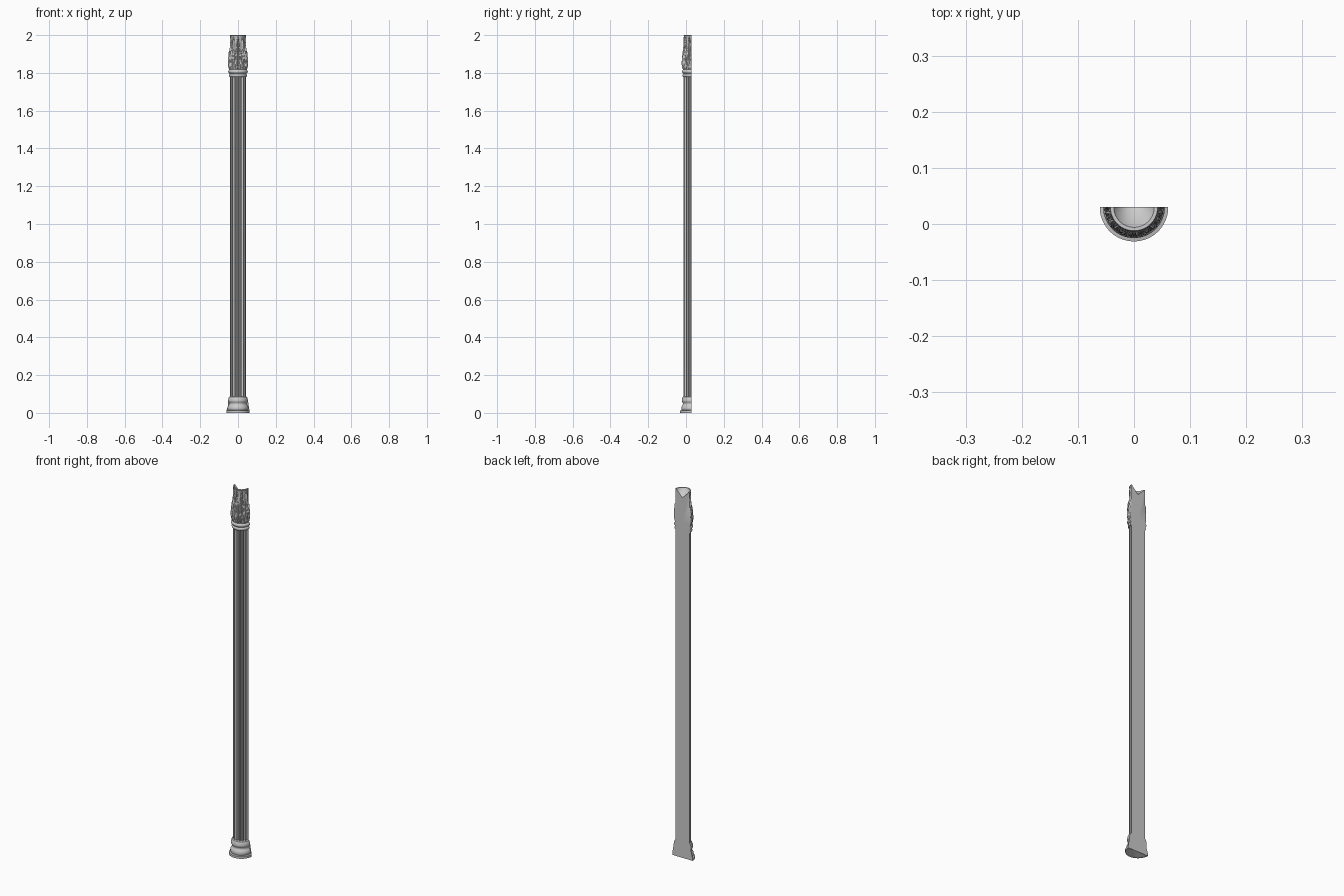
import bpy, bmesh, math

if "Cube" in bpy.data.objects:
    bpy.data.objects.remove(bpy.data.objects["Cube"])

AXIS_Y = 0.03          # the flat back lies on the column axis
PI = math.pi


def half_turn(name, profile, n=64, relief=None, angle=35):
    """Half revolve a closed (r, z) profile round the axis and cap the flat back."""
    bm = bmesh.new()
    rows = []
    for r, z in profile:
        if r == 0:
            v = bm.verts.new((0, AXIS_Y, z))
            rows.append([v] * (n + 1))
            continue
        row = []
        for i in range(n + 1):
            t = i / n
            rr = r + (relief(t, r, z) if relief else 0)
            a = PI + PI * t
            row.append(bm.verts.new((rr * math.cos(a), AXIS_Y + rr * math.sin(a), z)))
        rows.append(row)
    for a, b in zip(rows, rows[1:]):
        for i in range(n):
            vs = list(dict.fromkeys((a[i], a[i + 1], b[i + 1], b[i])))
            if len(vs) > 2:
                bm.faces.new(vs)
    # flat back: up one side of the profile and down the other
    outline = [r[0] for r in rows] + [r[n] for r in reversed(rows)]
    bm.faces.new(list(dict.fromkeys(outline)))
    bmesh.ops.triangulate(bm, faces=[f for f in bm.faces if len(f.verts) > 4])
    bmesh.ops.recalc_face_normals(bm, faces=bm.faces)
    me = bpy.data.meshes.new(name)
    bm.to_mesh(me)
    bm.free()
    ob = bpy.data.objects.new(name, me)
    bpy.context.collection.objects.link(ob)
    bpy.ops.object.select_all(action='DESELECT')
    ob.select_set(True)
    bpy.context.view_layer.objects.active = ob
    bpy.ops.object.shade_smooth_by_angle(angle=math.radians(angle))
    return ob


def smooth_curve(pts, steps):
    """Catmull-Rom curve through profile points."""
    p = [pts[0]] + pts + [pts[-1]]
    out = []
    for k in range(1, len(p) - 2):
        for s in range(steps):
            t = s / steps
            out.append(tuple(0.5 * (2 * b + (c - a) * t + (2 * a - 5 * b + 4 * c - d) * t * t
                             + (3 * b - a - 3 * c + d) * t ** 3)
                             for a, b, c, d in zip(*p[k - 1:k + 3])))
    return out + [pts[-1]]


# base: thin foot plate, lower swell, waist and upper roll, hollowed below
base = smooth_curve([(0.053, 0.014), (0.055, 0.024), (0.053, 0.034), (0.047, 0.044),
                     (0.047, 0.052), (0.052, 0.062), (0.051, 0.074), (0.047, 0.085)], 4)
half_turn("base_moulding", [(0, 0.03), (0.045, 0.0), (0.061, 0.0), (0.061, 0.012)]
          + base + [(0.038, 0.088), (0, 0.088)])


# shaft: rounded flutes separated by narrow fillets
def flutes(t, r, z):
    u = (t * 8) % 1.0
    d = abs(u - 0.5) / 0.36
    return -0.008 * math.sqrt(1 - d * d) if d < 1 else 0


half_turn("fluted_shaft", [(0, 0.08), (0.042, 0.08), (0.042, 1.785), (0, 1.785)],
          n=128, relief=flutes)

# neck ring under the capital: two stacked rolls, hollowed below
neck = smooth_curve([(0.044, 1.778), (0.048, 1.783), (0.048, 1.790), (0.044, 1.795)], 4)
neck += smooth_curve([(0.045, 1.797), (0.051, 1.803), (0.051, 1.811), (0.046, 1.817)], 4)
half_turn("neck_ring", [(0, 1.825), (0.038, 1.778)] + neck + [(0.03, 1.828), (0, 1.83)])


# capital leaves: tall pointed leaves with ribs and a lower row between them
def leaf(t, z, count, shift, z0, z1, width, depth):
    h = (z - z0) / (z1 - z0)
    if not 0 <= h <= 1:
        return 0
    u = abs((t * count + shift) % 1.0 - 0.5) * 2
    lobes = 0.10 * abs(math.sin(h * PI * 4))
    w = width * (1 - h ** 3) ** 0.5 + lobes * (1 - h)
    if u >= w or w <= 0:
        return 0
    s = u / w
    veins = 0.75 + 0.25 * math.cos(s * PI * 4 + h * 5)
    return depth * (0.45 + 0.55 * h) * (1 - s ** 4) * veins - (0.002 if s < 0.12 else 0)


def leaves(t, r, z):
    if z < 1.815 or z > 1.997 or r < 0.037:
        return 0
    tall = leaf(t, z, 5, 0.0, 1.815, 1.99, 0.8, 0.006)
    low = leaf(t, z, 5, 0.5, 1.815, 1.92, 0.75, 0.006)
    return max(tall, low) - 0.001


bell = smooth_curve([(0.044, 1.815), (0.049, 1.83), (0.051, 1.85), (0.049, 1.875),
                     (0.045, 1.905), (0.041, 1.935), (0.039, 1.96), (0.040, 1.982),
                     (0.043, 1.998)], 6)
half_turn("leaf_capital", [(0, 1.825), (0.035, 1.812)] + bell
          + [(0.042, 2.0), (0.036, 2.0), (0.034, 1.994), (0, 1.96)],
          n=160, relief=leaves, angle=50)
